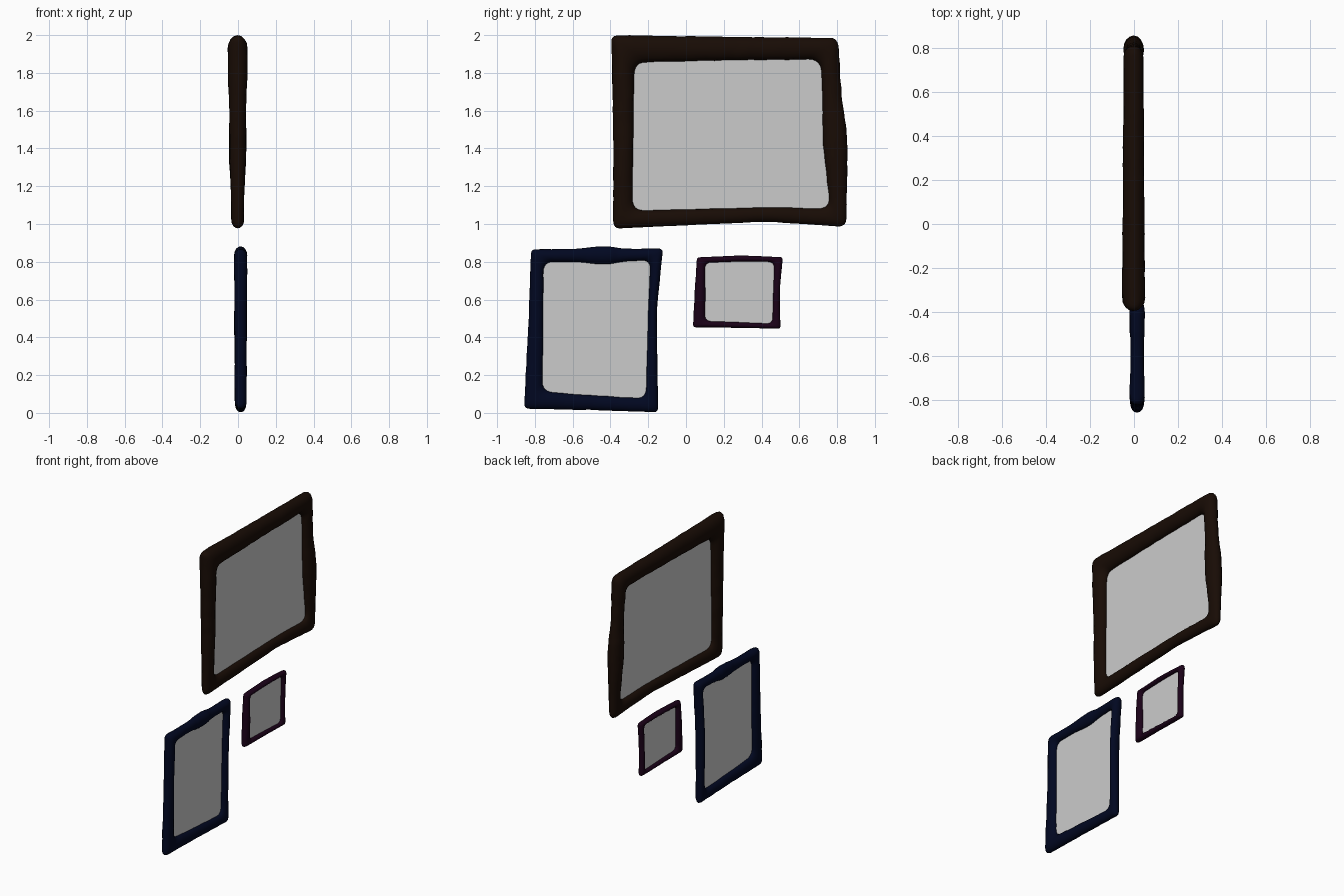
import bpy, bmesh, math
from mathutils import Vector, noise

if "Cube" in bpy.data.objects:
    bpy.data.objects.remove(bpy.data.objects["Cube"])

SIDES = 16


def material(name, color):
    mat = bpy.data.materials.new(name)
    mat.diffuse_color = color
    mat.use_nodes = True
    mat.node_tree.nodes["Principled BSDF"].inputs["Base Color"].default_value = mat.diffuse_color
    return mat


def make_object(name, bm, mat, smooth):
    bmesh.ops.recalc_face_normals(bm, faces=bm.faces)
    mesh = bpy.data.meshes.new(name)
    bm.to_mesh(mesh)
    bm.free()
    for p in mesh.polygons:
        p.use_smooth = smooth
    if mat:
        mesh.materials.append(mat)
    obj = bpy.data.objects.new(name, mesh)
    bpy.context.collection.objects.link(obj)


def rounded(points, radii, i, u):
    """Point at u on the rounded bend around point i."""
    n = len(points)
    p, a, b = points[i], points[i - 1], points[(i + 1) % n]
    s = p + (a - p).normalized() * radii[i]
    e = p + (b - p).normalized() * radii[i]
    return s * (1 - u) ** 2 + p * 2 * u * (1 - u) + e * u * u


def build_frame(name, stations, cx, r_out, r_in, r_mid, mat):
    """Stations: outer y, z, inner y, z, half thickness, is_corner."""
    outer = [Vector(s[0:2]) for s in stations]
    inner = [Vector(s[2:4]) for s in stations]
    ro = [r_out if s[5] else r_mid for s in stations]
    ri = [r_in if s[5] else r_mid for s in stations]
    n = len(stations)
    loop = []
    for i in range(n):
        for k in range(7):
            u = k / 6
            loop.append((rounded(outer, ro, i, u), rounded(inner, ri, i, u), stations[i][4]))
        o0, i0, h0 = loop[-1]
        j = (i + 1) % n
        o1, i1, h1 = rounded(outer, ro, j, 0), rounded(inner, ri, j, 0), stations[j][4]
        for k in range(1, 10):
            t = k / 10
            ease = t * t * (3 - 2 * t)
            loop.append((o0.lerp(o1, t), i0.lerp(i1, t), h0 + (h1 - h0) * ease))

    # hand-carved frame with a rounded section
    bm = bmesh.new()
    rings = []
    for o, q, h in loop:
        mid, half = (o + q) / 2, (o - q) / 2
        ring = []
        for k in range(SIDES):
            a = math.tau * k / SIDES
            yz = mid + half * math.cos(a)
            co = Vector((cx + h * math.sin(a), yz.x, yz.y))
            wob = noise.noise(co * 16) * 0.06
            yz = mid + half * math.cos(a) * (1 + wob)
            ring.append(bm.verts.new((cx + h * math.sin(a) * (1 + wob), yz.x, yz.y)))
        rings.append(ring)
    for a, b in zip(rings, rings[1:] + rings[:1]):
        for k in range(SIDES):
            m = (k + 1) % SIDES
            bm.faces.new((a[k], a[m], b[m], b[k]))
    make_object(name + "_frame", bm, mat, True)

    # flat grey pane tucked slightly into the frame
    bm = bmesh.new()
    pts = [q.lerp(o, 0.15) for o, q, h in loop]
    bm.faces.new([bm.verts.new((cx, p.x, p.y)) for p in pts])
    make_object(name + "_pane", bm, None, False)


brown = material("dark_brown", (0.009, 0.0035, 0.0015, 1))
blue = material("dark_blue", (0.0003, 0.0022, 0.015, 1))
purple = material("dark_purple", (0.0105, 0.0004, 0.009, 1))

# large upper frame
build_frame("large", [
    (-0.395, 2.00, -0.275, 1.855, 0.052, 1),
    (0.25, 1.99, 0.25, 1.868, 0.048, 0),
    (0.805, 1.985, 0.715, 1.872, 0.045, 1),
    (0.823, 1.68, 0.722, 1.68, 0.038, 0),
    (0.855, 1.46, 0.725, 1.43, 0.046, 0),
    (0.85, 0.985, 0.765, 1.08, 0.032, 1),
    (0.42, 1.013, 0.42, 1.088, 0.032, 0),
    (-0.385, 0.975, -0.285, 1.07, 0.034, 1),
    (-0.385, 1.45, -0.28, 1.45, 0.043, 0),
], -0.002, 0.04, 0.07, 0.06, brown)

# tall lower left frame
build_frame("tall", [
    (-0.82, 0.867, -0.755, 0.80, 0.034, 1),
    (-0.58, 0.867, -0.58, 0.80, 0.03, 0),
    (-0.44, 0.885, -0.44, 0.785, 0.034, 0),
    (-0.31, 0.868, -0.31, 0.803, 0.03, 0),
    (-0.122, 0.87, -0.187, 0.81, 0.032, 1),
    (-0.155, 0.54, -0.2, 0.54, 0.034, 0),
    (-0.148, 0.003, -0.213, 0.075, 0.028, 1),
    (-0.5, 0.016, -0.5, 0.092, 0.03, 0),
    (-0.858, 0.022, -0.76, 0.112, 0.032, 1),
    (-0.835, 0.45, -0.757, 0.45, 0.032, 0),
], 0.014, 0.025, 0.055, 0.05, blue)

# small lower right frame
build_frame("small", [
    (0.058, 0.823, 0.1, 0.795, 0.022, 1),
    (0.3, 0.834, 0.3, 0.802, 0.022, 0),
    (0.512, 0.824, 0.468, 0.80, 0.02, 1),
    (0.495, 0.64, 0.462, 0.64, 0.02, 0),
    (0.5, 0.446, 0.458, 0.472, 0.02, 1),
    (0.3, 0.45, 0.3, 0.479, 0.02, 0),
    (0.036, 0.453, 0.1, 0.486, 0.024, 1),
    (0.046, 0.64, 0.103, 0.64, 0.026, 0),
], 0.012, 0.015, 0.035, 0.05, purple)
